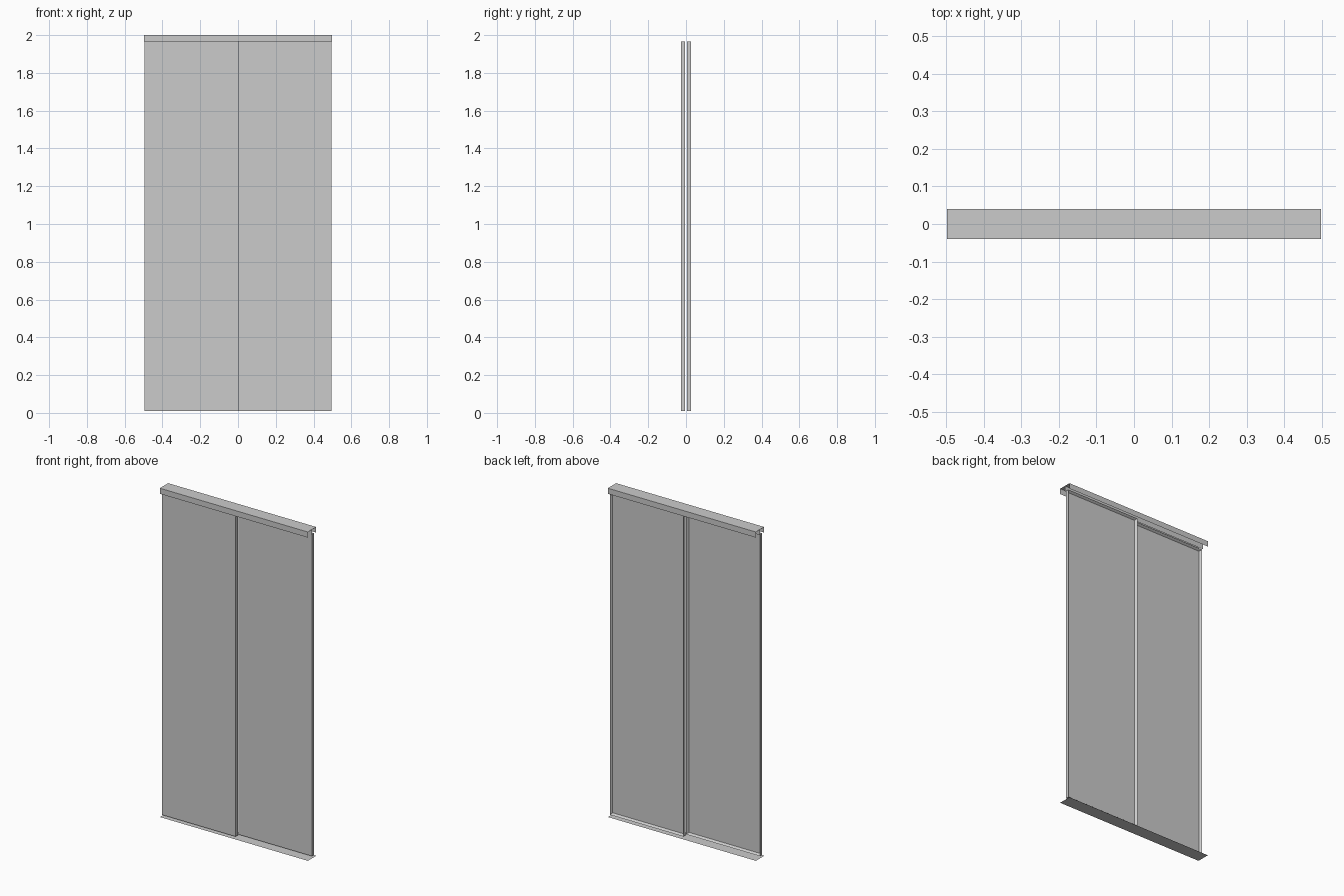
import bpy, bmesh
from mathutils import Vector

if "Cube" in bpy.data.objects:
    bpy.data.objects.remove(bpy.data.objects["Cube"])

HALF = 0.498      # half width of the tracks
DEPTH = 0.04      # half depth of the tracks
DOOR_Z = (0.01, 1.966)


def finish(name, bm):
    mesh = bpy.data.meshes.new(name)
    bm.to_mesh(mesh)
    bm.free()
    ob = bpy.data.objects.new(name, mesh)
    bpy.context.collection.objects.link(ob)
    return ob


def sheet(name, profile):
    """Thin folded sheet: a (y, z) profile swept along x."""
    bm = bmesh.new()
    rows = [[bm.verts.new((x, y, z)) for y, z in profile] for x in (-HALF, HALF)]
    for i in range(len(profile) - 1):
        bm.faces.new((rows[0][i], rows[1][i], rows[1][i + 1], rows[0][i + 1]))
    return finish(name, bm)


def door(name, x0, x1, y0, y1):
    """Flat-fronted door whose back is recessed inside a narrow frame."""
    bm = bmesh.new()
    bmesh.ops.create_cube(bm, size=1)
    size = Vector((x1 - x0, y1 - y0, DOOR_Z[1] - DOOR_Z[0]))
    mid = Vector(((x0 + x1) / 2, (y0 + y1) / 2, sum(DOOR_Z) / 2))
    for v in bm.verts:
        v.co = v.co * size + mid
    bm.normal_update()
    back = [f for f in bm.faces if f.normal.y > 0.9]
    bmesh.ops.inset_region(bm, faces=back, thickness=0.013)
    for v in back[0].verts:
        v.co.y -= 0.014
    return finish(name, bm)


# Top track: downward channel with a central divider
sheet("top_track", [(-DEPTH, 1.966), (-DEPTH, 2), (DEPTH, 2), (DEPTH, 1.966)])
sheet("top_track_divider", [(0, 2), (0, 1.966)])

# Bottom track: flat floor strip
sheet("bottom_track", [(DEPTH, 0), (-DEPTH, 0)])

# Sliding doors, left one in front of the right one
door("left_door", -0.494, 0.003, -0.027, -0.005)
door("right_door", -0.001, 0.494, 0.005, 0.027)
